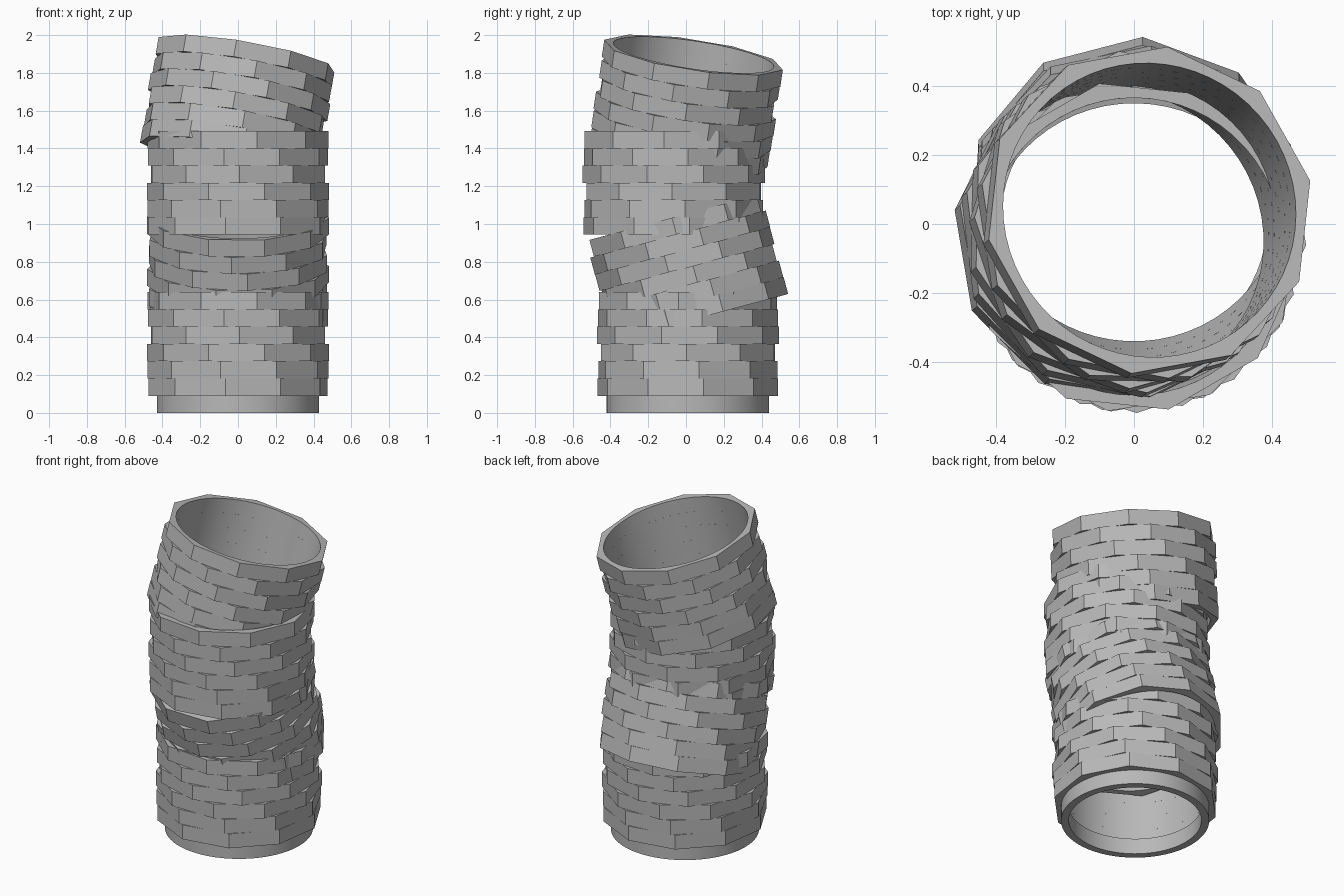
import bpy, bmesh
from math import sin, cos, radians, tau
from mathutils import Vector, Matrix

if "Cube" in bpy.data.objects:
    bpy.data.objects.remove(bpy.data.objects["Cube"], do_unlink=True)

SIDES = 10          # bricks per course
ARC = 6             # inner wall steps per brick
OUTER, INNER = 0.482, 0.43
COURSE = 0.0915
COURSE_TURNS = (-8, -11, 17, 1, -9, 12)

stone = bpy.data.materials.new("grey stone")
stone.use_nodes = True
grey = (0.48, 0.48, 0.48, 1)
stone.diffuse_color = grey
stone.node_tree.nodes["Principled BSDF"].inputs["Base Color"].default_value = grey


def circle(bm, count, radius, z, turn=0.0):
    return [bm.verts.new((radius * cos(turn + tau * i / count),
                          radius * sin(turn + tau * i / count), z))
            for i in range(count)]


def add_ring(bm, sides, arc, outer, inner, z0, z1, turn):
    """Ring with a faceted outside and a round inside, one block per side."""
    n = sides * arc
    o0, o1 = (circle(bm, sides, outer, z, turn) for z in (z0, z1))
    i0, i1 = (circle(bm, n, inner, z, turn) for z in (z0, z1))
    for s in range(sides):
        t = (s + 1) % sides
        bm.faces.new((o0[s], o0[t], o1[t], o1[s]))
        span = [(s * arc + k) % n for k in range(arc + 1)]
        bm.faces.new([o1[s], o1[t]] + [i1[k] for k in reversed(span)])
        bm.faces.new([o0[t], o0[s]] + [i0[k] for k in span])
        for a, b in zip(span, span[1:]):
            bm.faces.new((i0[b], i0[a], i1[a], i1[b]))


def finish(name, bm, matrix):
    mesh = bpy.data.meshes.new(name)
    bm.to_mesh(mesh)
    bm.free()
    mesh.materials.append(stone)
    obj = bpy.data.objects.new(name, mesh)
    obj.matrix_world = matrix
    bpy.context.collection.objects.link(obj)
    bpy.ops.object.select_all(action="DESELECT")
    obj.select_set(True)
    bpy.context.view_layer.objects.active = obj
    bpy.ops.object.shade_smooth_by_angle(angle=radians(20))


def brick_section(name, center, axis, twist):
    """Six staggered brick courses stacked along a tilted axis."""
    bm = bmesh.new()
    for i, turn in enumerate(COURSE_TURNS):
        z = (i - len(COURSE_TURNS) / 2) * COURSE
        add_ring(bm, SIDES, ARC, OUTER, INNER, z, z + COURSE,
                 radians(turn + twist - 90))
    tilt = Vector((0, 0, 1)).rotation_difference(Vector(axis).normalized())
    finish(name, bm, Matrix.Translation(center) @ tilt.to_matrix().to_4x4())


# Round foot ring
bm = bmesh.new()
add_ring(bm, 64, 1, 0.43, 0.385, 0, 0.1, 0)
finish("foot_ring", bm, Matrix.Translation((0, 0.01, 0)))

# Stacked brick sections, two of them leaning
brick_section("lower_section", (0, 0.01, 0.365), (0, 0, 1), 0)
brick_section("leaning_section", (0, 0.005, 0.77), (0, -0.268, 1), 5)
brick_section("upper_section", (0, -0.065, 1.218), (0, 0, 1), 0)
brick_section("top_section", (-0.002, 0.0, 1.628), (0.175, 0.15, 1), -19)
